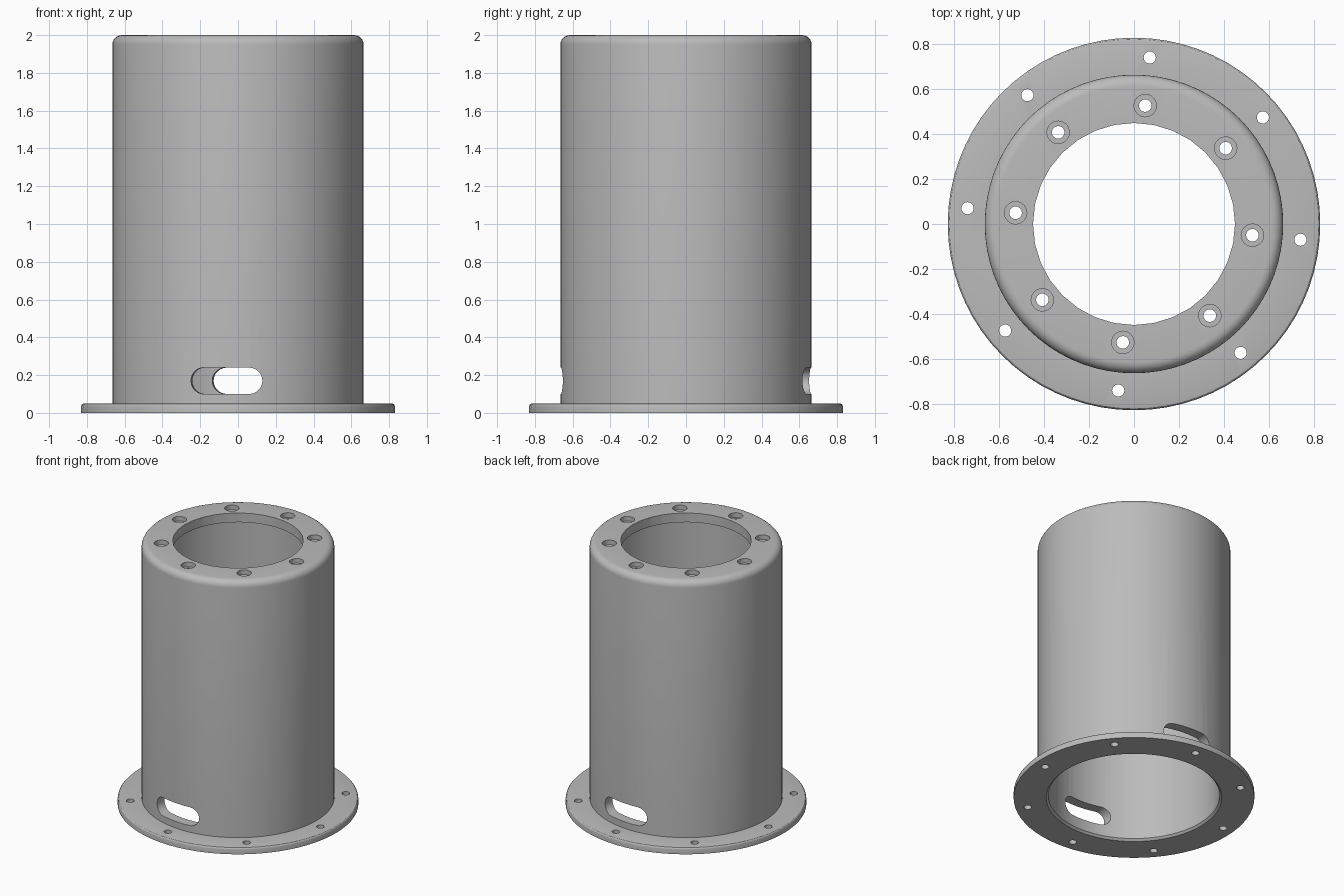
import bpy, bmesh
from math import radians, sin, cos, pi
from mathutils import Matrix

cube = bpy.data.objects.get("Cube")
if cube:
    bpy.data.objects.remove(cube, do_unlink=True)

TWIST = radians(-5.4)   # hole pattern and slots share this turn


def material(name, rgb):
    m = bpy.data.materials.new(name)
    m.use_nodes = True
    colour = (*rgb, 1)
    m.diffuse_color = colour
    m.node_tree.nodes["Principled BSDF"].inputs["Base Color"].default_value = colour
    return m


def finish(name, bm):
    bmesh.ops.recalc_face_normals(bm, faces=bm.faces)
    mesh = bpy.data.meshes.new(name)
    bm.to_mesh(mesh)
    bm.free()
    ob = bpy.data.objects.new(name, mesh)
    bpy.context.collection.objects.link(ob)
    return ob


def revolve(bm, profile, sides, at=(0, 0)):
    """Solid of revolution from (radius, z) points, first and last on the axis."""
    rings = []
    for r, z in profile:
        n = 1 if r == 0 else sides
        rings.append([bm.verts.new((at[0] + r * cos(2 * pi * i / sides),
                                    at[1] + r * sin(2 * pi * i / sides), z))
                      for i in range(n)])
    for a, b in zip(rings, rings[1:]):
        for i in range(sides):
            j = (i + 1) % sides
            corners = [a[i % len(a)], a[j % len(a)], b[j % len(b)], b[i % len(b)]]
            bm.faces.new(list(dict.fromkeys(corners)))


def fillet(r, z, size, steps):
    """Rounded top outer corner, from the side up to the top."""
    return [(r - size + size * cos(k * pi / 2 / steps),
             z - size + size * sin(k * pi / 2 / steps)) for k in range(steps + 1)]


def hole_ring(name, ring_radius, profile):
    bm = bmesh.new()
    for k in range(8):
        a = TWIST + k * pi / 4
        revolve(bm, profile, 24, (ring_radius * cos(a), ring_radius * sin(a)))
    return finish(name, bm)


# Flanged cup: fillet-edged flange, tall wall, closed top, hollow inside
bm = bmesh.new()
revolve(bm, [(0, 1.93), (0.59, 1.93), (0.59, 0.015), (0.605, 0), (0.83, 0)]
        + fillet(0.83, 0.05, 0.015, 3) + [(0.665, 0.05)]
        + fillet(0.665, 2.0, 0.05, 6) + [(0, 2.0)], 72)
housing = finish("flanged_housing", bm)

# Top opening cutter
bm = bmesh.new()
revolve(bm, [(0, 1.8), (0.45, 1.8), (0.45, 2.2), (0, 2.2)], 32)
cutters = [finish("opening_cutter", bm)]

# Counterbored top holes and plain flange holes
cutters.append(hole_ring("top_hole_cutter", 0.53,
               [(0, 1.85), (0.028, 1.85), (0.028, 1.965), (0.05, 1.965), (0.05, 2.1), (0, 2.1)]))
cutters.append(hole_ring("flange_hole_cutter", 0.745,
               [(0, -0.1), (0.027, -0.1), (0.027, 0.2), (0, 0.2)]))

# Round-ended slot through front and back walls
bm = bmesh.new()
outline = []
for side in (1, -1):
    for k in range(13):
        a = -pi / 2 + k * pi / 12
        outline.append((side * (0.12 + 0.07 * cos(a)), -1, 0.17 + side * 0.07 * sin(a)))
face = bm.faces.new([bm.verts.new(p) for p in outline])
out = bmesh.ops.extrude_face_region(bm, geom=[face])
bmesh.ops.translate(bm, vec=(0, 2, 0),
                    verts=[v for v in out["geom"] if isinstance(v, bmesh.types.BMVert)])
bmesh.ops.rotate(bm, verts=bm.verts, matrix=Matrix.Rotation(TWIST, 3, 'Z'))
cutters.append(finish("slot_cutter", bm))

# Cut everything out
bpy.ops.object.select_all(action='DESELECT')
bpy.context.view_layer.objects.active = housing
housing.select_set(True)
for cutter in cutters:
    mod = housing.modifiers.new(cutter.name, 'BOOLEAN')
    mod.operation = 'DIFFERENCE'
    mod.solver = 'EXACT'
    mod.object = cutter
    cutter.hide_render = True
    bpy.ops.object.modifier_apply(modifier=mod.name)
    bpy.data.objects.remove(cutter, do_unlink=True)

housing.data.materials.clear()
housing.data.materials.append(material("grey_metal", (0.5, 0.5, 0.5)))
bpy.ops.object.shade_smooth_by_angle(angle=radians(30))
